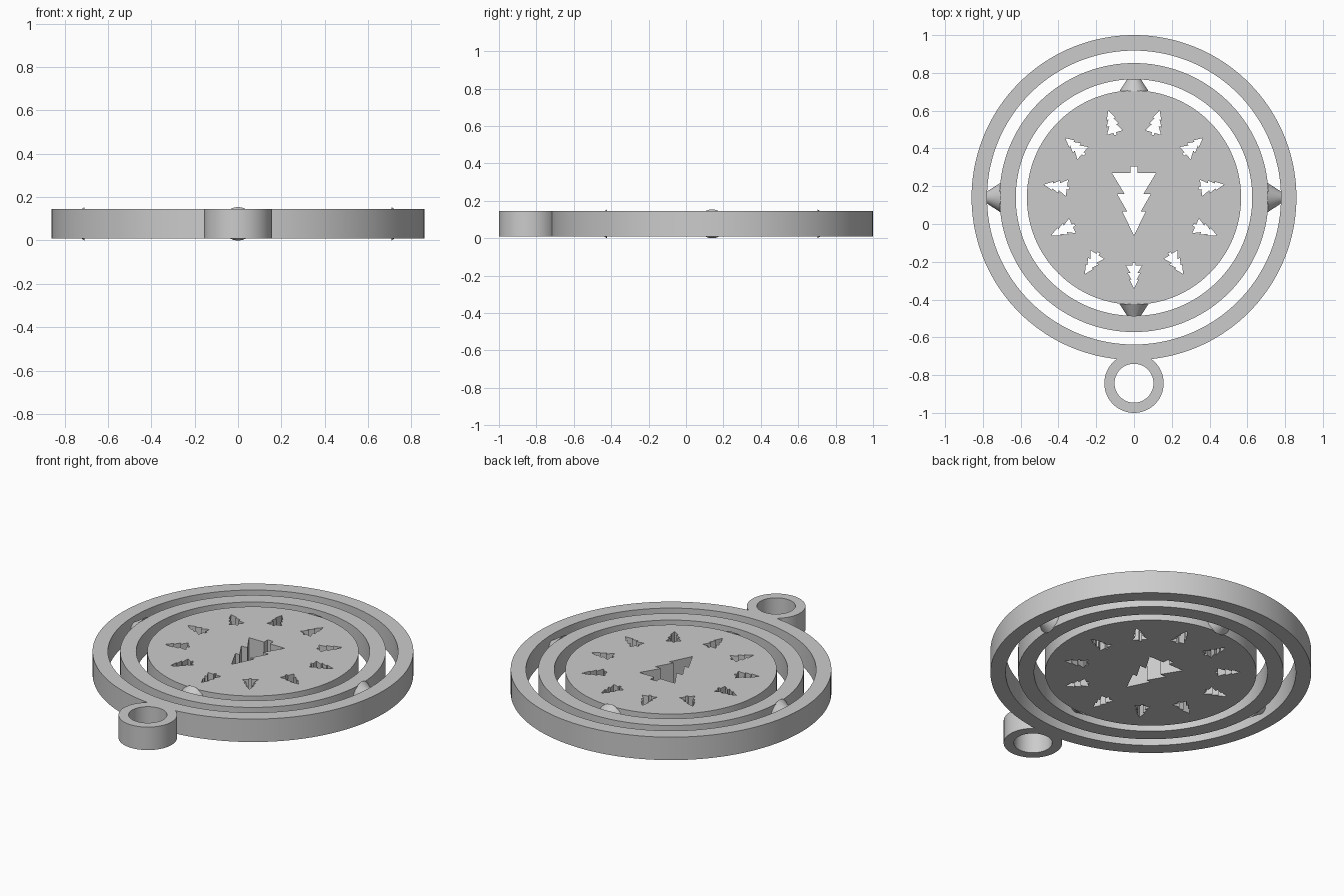
import bpy, bmesh, math
from math import sin, cos, pi, radians
from mathutils import Matrix, Vector

cube = bpy.data.objects.get("Cube")
if cube:
    bpy.data.objects.remove(cube, do_unlink=True)

CENTRE = Vector((0, 0.14, 0))   # axis of the three concentric parts
MID, HALF = 0.077, 0.068        # middle height and half thickness

grey = bpy.data.materials.new("plain grey")
grey.use_nodes = True
grey.diffuse_color = (0.6, 0.6, 0.6, 1)
grey.node_tree.nodes["Principled BSDF"].inputs["Base Color"].default_value = (0.6, 0.6, 0.6, 1)


def finish(obj):
    obj.data.materials.clear()
    obj.data.materials.append(grey)
    bpy.ops.object.select_all(action='DESELECT')
    obj.select_set(True)
    bpy.context.view_layer.objects.active = obj
    bpy.ops.object.shade_smooth_by_angle(angle=radians(30))


def arc(radius, centre=CENTRE, start=0.0, end=2 * pi, steps=144):
    """Points on an arc, without the end point."""
    angles = [start + (end - start) * i / steps for i in range(steps)]
    return [(centre.x + radius * cos(a), centre.y + radius * sin(a)) for a in angles]


def plate(name, loops):
    """Flat slab: the first loop is the outline, the others are holes."""
    curve = bpy.data.curves.new(name, 'CURVE')
    curve.dimensions, curve.fill_mode, curve.extrude = '2D', 'BOTH', HALF
    for loop in loops:
        spline = curve.splines.new('POLY')
        spline.points.add(len(loop) - 1)
        for point, (x, y) in zip(spline.points, loop):
            point.co = (x, y, 0, 1)
        spline.use_cyclic_u = True
    temp = bpy.data.objects.new(name + "_outline", curve)
    bpy.context.collection.objects.link(temp)
    graph = bpy.context.evaluated_depsgraph_get()
    mesh = bpy.data.meshes.new_from_object(temp.evaluated_get(graph))
    bpy.data.objects.remove(temp, do_unlink=True)
    bm = bmesh.new()
    bm.from_mesh(mesh)
    bmesh.ops.remove_doubles(bm, verts=bm.verts, dist=1e-5)
    bmesh.ops.recalc_face_normals(bm, faces=bm.faces)
    bm.to_mesh(mesh)
    bm.free()
    obj = bpy.data.objects.new(name, mesh)
    obj.location.z = MID
    bpy.context.collection.objects.link(obj)
    finish(obj)


# Fir tree half outline: distance from trunk end, half width
FIR = [(0, 0.019), (0.035, 0.019), (0.035, 0.117), (0.145, 0.05),
       (0.145, 0.09), (0.24, 0.035), (0.24, 0.062)]


def fir(angle, start, scale):
    """Tree pointing outward along the angle, its trunk starting at a radius."""
    side = FIR + [(0.365, 0)] + [(u, -w) for u, w in reversed(FIR)]
    points = []
    for u, w in side:
        r, t = start + u * scale, w * scale
        points.append((CENTRE.x + r * cos(angle) - t * sin(angle),
                       CENTRE.y + r * sin(angle) + t * cos(angle)))
    return points


# Outer ring joined with the hanging loop
R, r = 0.86, 0.157
eye = Vector((0, -0.843, 0))
gap = CENTRE.y - eye.y
along = (gap * gap + R * R - r * r) / (2 * gap)
big = math.acos(along / R)
small = math.acos((gap - along) / r)
outline = (arc(R, CENTRE, -pi / 2 + big, 1.5 * pi - big) +
           arc(r, eye, pi / 2 + small, 2.5 * pi - small, 72))
plate("outer_ring_with_loop", [outline, arc(0.778), arc(0.103, eye, steps=72)])

# Middle ring
plate("middle_ring", [arc(0.712), arc(0.626)])

# Disc with one large tree and eleven small ones cut through
trees = [fir(-pi / 2, -0.165, 1)]
trees += [fir(-pi / 2 + 2 * pi * i / 11, 0.346, 0.37) for i in range(11)]
plate("tree_disc", [arc(0.567)] + trees)


# Cone pivots: two between the rings, two between disc and middle ring
def pivot(name, angle, radius):
    base, tip, length = 0.077, 0.032, 0.07
    bm = bmesh.new()
    bmesh.ops.create_cone(bm, cap_ends=True, segments=48, radius1=base,
                          radius2=tip, depth=length)
    turn = Matrix.Rotation(angle, 4, 'Z') @ Matrix.Rotation(pi / 2, 4, 'Y')
    bm.transform(turn @ Matrix.Translation((0, 0, radius + length / 2)))
    mesh = bpy.data.meshes.new(name)
    bm.to_mesh(mesh)
    bm.free()
    obj = bpy.data.objects.new(name, mesh)
    obj.location = CENTRE + Vector((0, 0, MID))
    bpy.context.collection.objects.link(obj)
    finish(obj)


for name, angle, radius in [("left_pivot", 0, 0.708), ("right_pivot", pi, 0.708),
                            ("back_pivot", pi / 2, 0.563), ("front_pivot", -pi / 2, 0.563)]:
    pivot(name, angle, radius)
